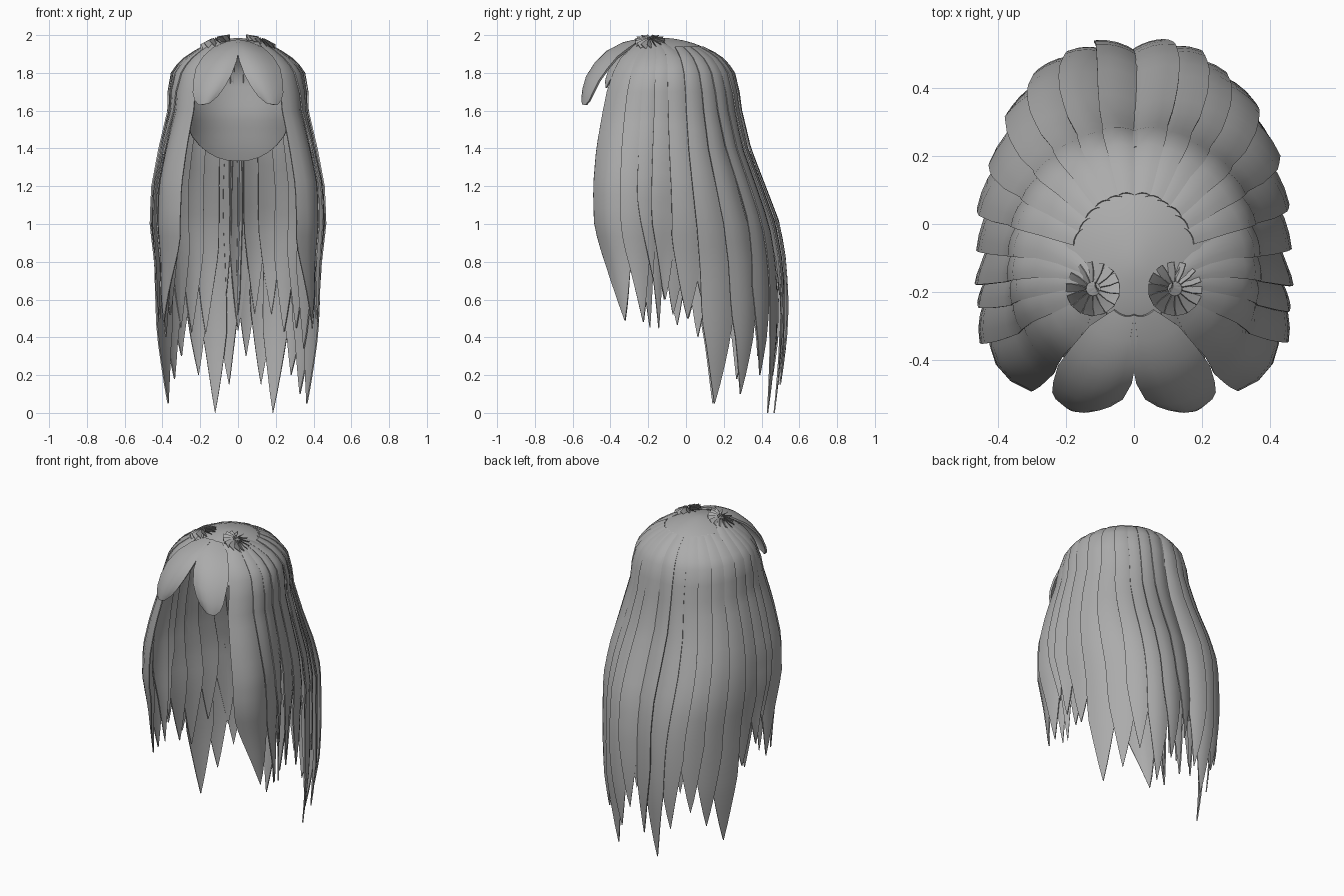
import bpy, bmesh, math, random
from mathutils import Vector

random.seed(4)
if "Cube" in bpy.data.objects:
    bpy.data.objects.remove(bpy.data.objects["Cube"], do_unlink=True)

HAIR = bpy.data.materials.new("grey hair")
HAIR.use_nodes = True
HAIR.diffuse_color = (0.41, 0.41, 0.41, 1)
HAIR.node_tree.nodes["Principled BSDF"].inputs["Base Color"].default_value = HAIR.diffuse_color

CY = -0.12
# Envelope of the hair: height, half width, front y, back y
ROWS = [(1.988, 0, CY, CY), (1.978, .07, -.2, -.03), (1.955, .15, -.29, .06),
        (1.92, .23, -.35, .14), (1.88, .285, -.39, .2), (1.82, .345, -.43, .255),
        (1.76, .368, -.455, .28), (1.6, .368, -.47, .30),
        (1.4, .41, -.485, .345), (1.2, .443, -.485, .42), (1.0, .448, -.475, .495),
        (.8, .43, -.43, .53), (.6, .425, -.39, .54), (.4, .42, -.36, .535),
        (0, .385, -.32, .49)]


def envelope(z, phi, grow=0.0):
    """Point on the hair envelope; phi is 0 at the back and grows towards +x."""
    z = min(z, ROWS[0][0])
    for a, b in zip(ROWS, ROWS[1:]):
        if z >= b[0]:
            break
    f = (a[0] - z) / (a[0] - b[0])
    _, w, front, back = [p + (q - p) * f for p, q in zip(a, b)]
    s, c = math.sin(phi), math.cos(phi)
    # Rounded behind, squarer towards the face lower down
    n = 2 + (0.35 if c > 0 else 1.8) * min(1, max(0, (1.8 - z) / 0.6))
    r = (abs(s) ** n + abs(c) ** n) ** (-1 / n)
    depth = back - CY if c > 0 else CY - front
    return Vector(((w + grow) * r * s, CY + (depth + grow) * r * c, z))


def sheet(name, grid, thickness=0.007):
    """Thin shell through a grid of points."""
    bm = bmesh.new()
    vs = [[bm.verts.new(p) for p in row] for row in grid]
    for a, b in zip(vs, vs[1:]):
        for i in range(len(a) - 1):
            bm.faces.new((a[i], a[i + 1], b[i + 1], b[i]))
    finish(name, bm, thickness)


def finish(name, bm, thickness):
    me = bpy.data.meshes.new(name)
    bm.to_mesh(me)
    bm.free()
    me.materials.append(HAIR)
    ob = bpy.data.objects.new(name, me)
    bpy.context.collection.objects.link(ob)
    bpy.ops.object.select_all(action="DESELECT")
    bpy.context.view_layer.objects.active = ob
    ob.select_set(True)
    mod = ob.modifiers.new("thickness", "SOLIDIFY")
    mod.thickness = thickness
    mod.offset = -1
    bpy.ops.object.modifier_apply(modifier=mod.name)
    bpy.ops.object.shade_smooth_by_angle(angle=math.radians(35))


def strand(name, deg, tip, half, grow=0.0, top=1.945, pivot=None, taper=0.45):
    """Long lock that follows the envelope and narrows to a pointed tip."""
    start = max(1.6, tip + 0.1)
    heights = [z for z in (1.97, 1.94, 1.91, 1.88, 1.84, 1.8, 1.7) if start < z <= top]
    heights += [start + (tip - start) * i / 15 for i in range(16)]
    side = 1 if deg > 0 else -1
    sway = random.uniform(-1.5, 1.5)
    grid = []
    for k, z in enumerate(heights):
        low = min(1, max(0, (1.95 - z) / 0.9))
        narrow = max(0.015, min(1, max(0, z - tip) / taper) ** 0.85)
        row = []
        for i in range(5):
            v = (i / 2 - 1) * narrow
            phi = math.radians(deg + half * v + sway * math.sin(z * 4) * low)
            # Shingle tilt, one edge lifted over the neighbouring lock
            lift = grow * (0.3 + 0.7 * low) + (0.006 + 0.018 * low) * v * side - 0.008 * v * v
            p = envelope(z, phi, lift)
            if pivot and k < 3:
                p = p.lerp(Vector(pivot), (0.8, 0.45, 0.15)[k])
            row.append(p)
        grid.append(row)
    sheet(name, grid)


# Scalp cap, open towards the face and lying inside the locks
bm = bmesh.new()
SEG = 40
rings = []
for k in range(26):
    t = k / 25
    z = 1.985 - 0.74 * t ** 1.6
    inset = -0.008 - 0.055 * min(1, 2 * t * t)
    rings.append([bm.verts.new(envelope(z, math.tau * i / SEG, inset)) for i in range(SEG)])
bm.faces.new(rings[0][::-1])
for a, b in zip(rings, rings[1:]):
    for i in range(SEG):
        j = (i + 1) % SEG
        bm.faces.new((a[i], a[j], b[j], b[i]))
bmesh.ops.bisect_plane(bm, geom=bm.verts[:] + bm.edges[:] + bm.faces[:],
                       plane_co=(0, 0.3, 1.34), plane_no=(0, 0.9, 1), clear_inner=True)
finish("scalp_cap", bm, 0.004)

# Back locks: angle, tip height
BACK = [(7, .3), (18, .15), (28, 0), (40, .2), (52, .1), (65, .05),
        (-6, .15), (-18, 0), (-30, .2), (-42, .3), (-54, .18), (-66, .05)]
for n, (deg, tip) in enumerate(BACK):
    strand(f"back_lock_{n + 1}", deg, tip, 8.5, random.uniform(-.006, .012))

# Inner back locks fill the gaps between the outer ones
for n, deg in enumerate(range(-60, 61, 12)):
    strand(f"inner_back_lock_{n + 1}", deg + 0.5, random.uniform(.3, .55), 8, -0.025, top=1.84)

# Side and front locks on both sides, gathered at the crown
SIDE = [(78, .5, 8.5, 0), (90, .6, 8, .004), (101, .72, 8, .0), (112, .48, 10, .008),
        (131, .49, 14, .016)]
for side, label in ((1, "left"), (-1, "right")):
    root = (0.12 * side, -0.19, 1.98)
    for n, (deg, tip, half, grow) in enumerate(SIDE):
        strand(f"{label}_side_lock_{n + 1}", deg * side, tip, half, grow, top=1.97,
               pivot=root, taper=0.42)
    for n, deg in enumerate((72, 84, 96, 107)):
        strand(f"{label}_inner_side_lock_{n + 1}", deg * side, random.uniform(.35, .85), 7.5,
               -0.025, top=1.84)

    # Rounded fringe petal: centre x, y, z and half width
    PETAL = [(.03, -.27, 1.972, .03), (.06, -.34, 1.95, .07), (.09, -.42, 1.905, .095),
             (.115, -.48, 1.845, .108), (.135, -.525, 1.775, .102), (.155, -.545, 1.71, .085),
             (.168, -.551, 1.665, .062), (.178, -.55, 1.634, .028)]
    grid = []
    for x, y, z, half in PETAL:
        row = []
        for i in range(7):
            v = 1 - i / 3
            row.append(Vector((side * (x + half * v), y + half * (0.25 * v + 0.35 * v * v),
                               z - half * 0.18 * v)))
        grid.append(row[::side])
    sheet(f"{label}_fringe", grid, thickness=0.012)

    # Filler petal covering the crown between fringe and side locks
    strand(f"{label}_crown_lock", 150 * side, 1.72, 15, 0.006, top=1.97, pivot=root, taper=0.22)

    # Crown whorl of small tilted blades
    for n in range(14):
        a = math.tau * n / 14
        out = Vector((math.cos(a), math.sin(a), 0))
        across = Vector((-math.sin(a), math.cos(a), 0))
        grid = []
        for r, half in ((0.02, .006), (0.05, .014), (0.078, .016)):
            mid = Vector(root) + out * r - Vector((0, 0, r * 0.2 + out.x * side * r * 0.35))
            grid.append([mid - across * half + Vector((0, 0, 0.01)),
                         mid + across * half - Vector((0, 0, 0.018))])
        sheet(f"{label}_whorl_blade_{n + 1}", grid, thickness=0.003)
